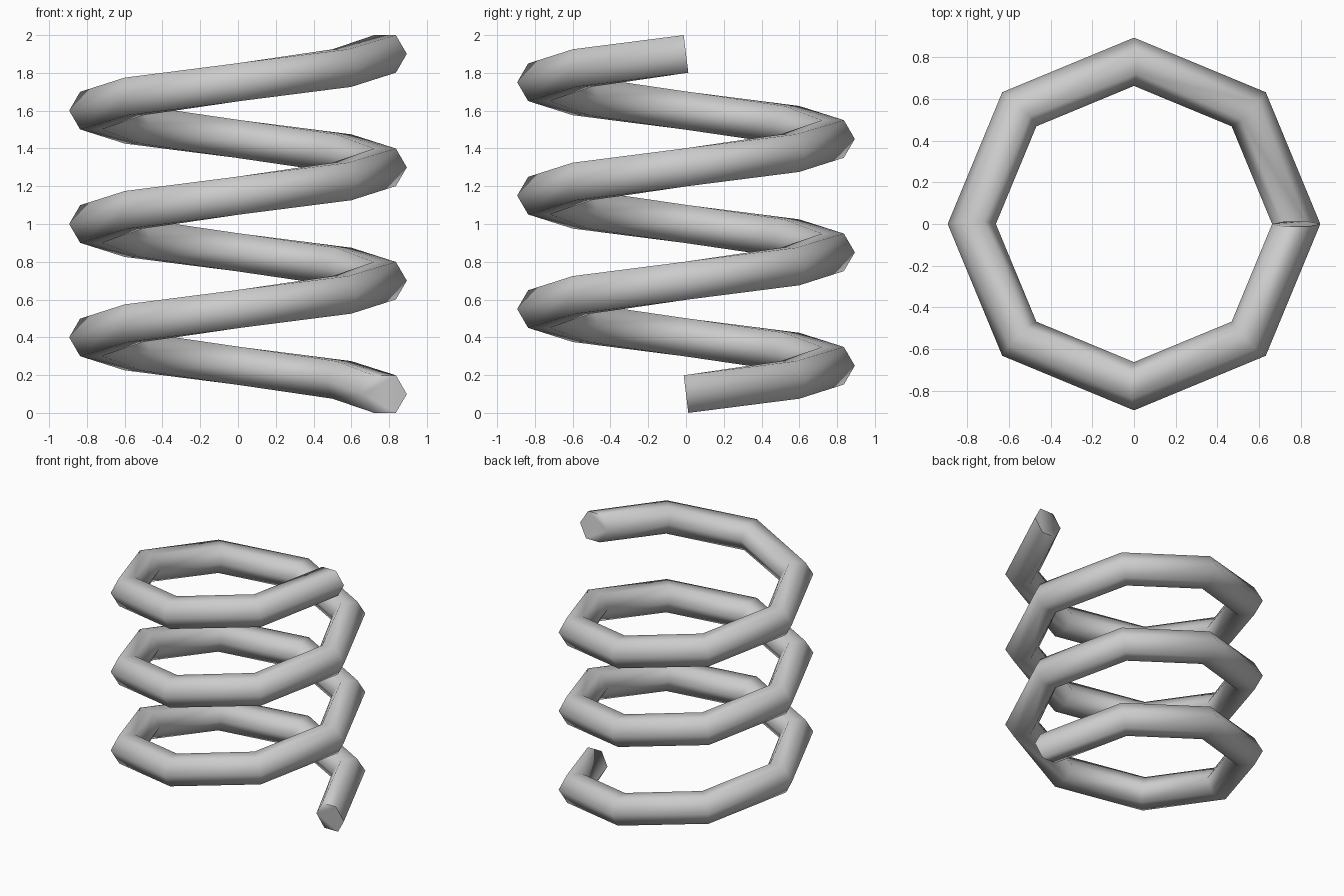
import bpy, bmesh
from math import sin, cos, pi, radians, tau
from mathutils import Vector

if "Cube" in bpy.data.objects:
    bpy.data.objects.remove(bpy.data.objects["Cube"])

TURNS, STEPS, SIDES = 3, 8, 6
COIL_R, WIRE_R = 0.778, 0.1157
RISE = 1.801                       # centreline height over all turns
Z0 = (2.0 - RISE) / 2

bm = bmesh.new()


def wire_ring(i):
    """Hexagonal section square to the helix at step i."""
    a = tau * i / STEPS
    radial = Vector((cos(a), sin(a), 0))
    tangent = Vector((-sin(a) * COIL_R, cos(a) * COIL_R, RISE / (TURNS * tau))).normalized()
    up = radial.cross(tangent)
    centre = radial * COIL_R + Vector((0, 0, Z0 + RISE * i / (TURNS * STEPS)))
    return [bm.verts.new(centre + WIRE_R * (radial * cos(tau * k / SIDES) + up * sin(tau * k / SIDES)))
            for k in range(SIDES)]


# Coil wire
rings = [wire_ring(i) for i in range(TURNS * STEPS + 1)]
for a, b in zip(rings, rings[1:]):
    for k in range(SIDES):
        n = (k + 1) % SIDES
        bm.faces.new((a[k], a[n], b[n], b[k]))

# Flat end caps
bm.faces.new(rings[0])
bm.faces.new(rings[-1])
bmesh.ops.recalc_face_normals(bm, faces=bm.faces[:])

mesh = bpy.data.meshes.new("coil_spring")
bm.to_mesh(mesh)
bm.free()
spring = bpy.data.objects.new("coil_spring", mesh)
bpy.context.collection.objects.link(spring)

# Smooth around the wire, crisp at the caps
bpy.context.view_layer.objects.active = spring
spring.select_set(True)
bpy.ops.object.shade_smooth_by_angle(angle=radians(75))
